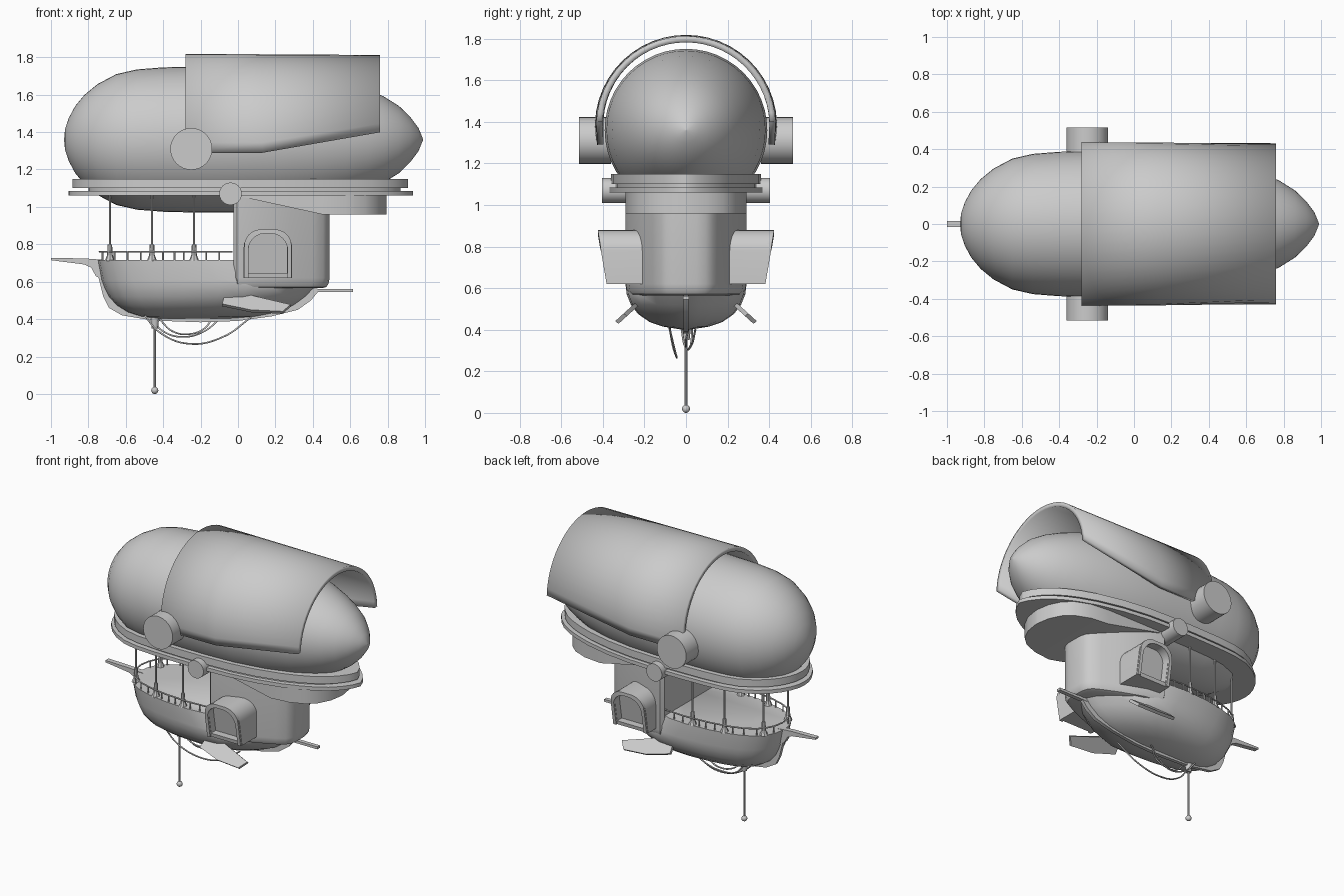
import bpy, bmesh, math
from mathutils import Vector

if "Cube" in bpy.data.objects:
    bpy.data.objects.remove(bpy.data.objects["Cube"])


def finish(name, bm, angle=35):
    bmesh.ops.remove_doubles(bm, verts=bm.verts, dist=0.0002)
    bmesh.ops.recalc_face_normals(bm, faces=bm.faces)
    me = bpy.data.meshes.new(name)
    bm.to_mesh(me)
    bm.free()
    ob = bpy.data.objects.new(name, me)
    bpy.context.collection.objects.link(ob)
    bpy.ops.object.select_all(action='DESELECT')
    ob.select_set(True)
    bpy.context.view_layer.objects.active = ob
    bpy.ops.object.shade_smooth_by_angle(angle=math.radians(angle))
    return ob


def loft(name, rings, closed=True, caps=True, angle=35):
    bm = bmesh.new()
    rows = [[bm.verts.new(p) for p in r] for r in rings]
    n = len(rows[0])
    for a, b in zip(rows, rows[1:]):
        for i in range(n if closed else n - 1):
            j = (i + 1) % n
            bm.faces.new((a[i], a[j], b[j], b[i]))
    if caps:
        bm.faces.new(rows[0])
        bm.faces.new(rows[-1])
    return finish(name, bm, angle)


def rod(name, p, q, r1, r2=None, seg=16):
    p, q = Vector(p), Vector(q)
    rot = (q - p).to_track_quat('Z', 'Y')
    def ring(c, r):
        return [c + rot @ Vector((r * math.cos(2 * math.pi * i / seg), r * math.sin(2 * math.pi * i / seg), 0)) for i in range(seg)]
    return loft(name, [ring(p, r1), ring(q, r1 if r2 is None else r2)])


def wire(name, pts, r, smooth=True):
    cu = bpy.data.curves.new(name, 'CURVE')
    cu.dimensions = '3D'
    cu.bevel_depth, cu.bevel_resolution, cu.resolution_u = r, 1, 8
    if smooth:
        sp = cu.splines.new('BEZIER')
        sp.bezier_points.add(len(pts) - 1)
        for b, p in zip(sp.bezier_points, pts):
            b.co = p
            b.handle_left_type = b.handle_right_type = 'AUTO'
    else:
        sp = cu.splines.new('POLY')
        sp.points.add(len(pts) - 1)
        for b, p in zip(sp.points, pts):
            b.co = (*p, 1)
    ob = bpy.data.objects.new(name, cu)
    bpy.context.collection.objects.link(ob)
    return ob


def interp(prof, x):
    for (a, u), (b, v) in zip(prof, prof[1:]):
        if x <= b:
            return u + (v - u) * (x - a) / (b - a)
    return prof[-1][1]


# Gas envelope, turned around the x axis
env = [(-.93, .001), (-.925, .055), (-.905, .115), (-.87, .18), (-.82, .24), (-.75, .297), (-.65, .35),
       (-.54, .375), (-.4, .386), (-.2, .391), (.0, .391), (.2, .382), (.4, .355), (.58, .312), (.7, .268),
       (.78, .23), (.86, .18), (.92, .122), (.965, .062), (.99, .001)]
loft('envelope', [[(x, r * math.cos(math.pi * i / 24), 1.36 + r * math.sin(math.pi * i / 24)) for i in range(48)] for x, r in env], angle=60)


# Oval collar plates around the envelope
def collar(name, x0, x1, w, z0, z1):
    m = [((x + .93) / 1.92 * (x1 - x0) + x0, r / .391 * w) for x, r in env]
    out = m + [(x, -y) for x, y in reversed(m)]
    loft(name, [[(x, y, z) for x, y in out] for z in (z0, z1)])


collar('collar_upper', -.885, .91, .36, 1.10, 1.15)
collar('collar_core', -.80, .87, .34, 1.08, 1.105)
collar('collar_lower', -.905, .935, .37, 1.06, 1.085)

# Curved armour canopy over the envelope
rows = []
for x, a, r in ((-.28, 102, .438), (.13, 102, .436), (.76, 87.5, .432)):
    rows.append([(x, r * math.sin(math.radians(a * t / 14)), 1.38 + r * math.cos(math.radians(a * t / 14))) for t in range(-14, 15)])
canopy = loft('canopy', rows, closed=False, caps=False)
n = canopy.data.polygons[0].normal
mid = canopy.data.polygons[14]
sol = canopy.modifiers.new('thickness', 'SOLIDIFY')
sol.thickness = .03
sol.offset = -1 if mid.normal.z > 0 else 1

# Side pivots
for s in (-1, 1):
    rod('canopy_pivot', (-.25, s * .36, 1.31), (-.25, s * .515, 1.31), .112, seg=32)
    rod('collar_pivot', (-.04, s * .2, 1.07), (-.04, s * .405, 1.07), .06, seg=24)

# Wedge under the collar, rounded at the stern
loft('stern_wedge', [[(x, -w, 1.07), (x, w, 1.07), (x, w, z), (x, -w, z)] for x, w, z in
     ((0, .29, 1.058), (.45, .29, .96), (.58, .275, .96), (.68, .235, .96), (.74, .18, .96), (.78, .1, .96), (.795, .01, .96))])

# Cabin with tapered stern
half = [(-.025, .27), (-.005, .29), (.12, .275), (.28, .215), (.40, .16), (.455, .13), (.48, .095), (.49, .05)]
plan = half + [(x, -y) for x, y in reversed(half)]
loft('cabin', [[(.2 + (x - .2) * k, y * k, z) for x, y in plan] for z, k in
               ((.565, .86), (.572, .94), (.59, .98), (.62, 1), (1.08, 1))])

# Arched window bays with raised frames
def arch(hw, z0, z1, r, cx=.16):
    pts = [(cx - hw, z0)]
    for c, a0 in ((cx - hw + r, 180), (cx + hw - r, 90)):
        pts += [(c + r * math.cos(math.radians(a0 - 15 * i)), z1 - r + r * math.sin(math.radians(a0 - 15 * i))) for i in range(7)]
    return pts + [(cx + hw, z0)]


face = lambda z: .37 + (z - .62) * .17
for s in (-1, 1):
    outer, inner = arch(.13, .62, .88, .1), arch(.103, .645, .86, .08)
    ring = lambda o, d: [(x, s * (face(z) + d), z) for x, z in o]
    loft('window_bay', [[(x, s * .1, z) for x, z in outer], ring(outer, 0), ring(inner, 0), ring(inner, -.05)])
    rim = arch(.115, .62, .868, .09)
    loft('window_frame', [[(x + dx * (1 if x > .16 else -1), s * (face(z) + d), z + (dx if z > .8 else 0)) for dx, d in
         ((-.01, -.01), (-.01, .012), (.012, .012), (.012, -.01))] for x, z in rim])

# Boat hull, lofted upward from the keel
shape = [(0, .02), (.01, .25), (.035, .44), (.08, .62), (.15, .77), (.25, .88), (.38, .96), (.55, 1), (.68, .97),
         (.8, .8), (.9, .53), (.97, .25), (1, .03)]


def deck(x0, x1, w, z):
    m = [(x0 + u * (x1 - x0), v * w) for u, v in shape]
    return [(x, y, z) for x, y in m] + [(x, -y, z) for x, y in reversed(m)]


loft('hull', [deck(*l) for l in ((-.42, -.05, .03, .402), (-.52, .10, .11, .415), (-.59, .21, .175, .437), (-.65, .30, .23, .475),
     (-.69, .36, .265, .52), (-.715, .41, .285, .57), (-.73, .38, .29, .61), (-.75, .25, .288, .715))], angle=50)

# Keel strip with bowsprit and stern spar
ridge = [(-.77, .70, -.72, .70), (-.745, .62, -.70, .62), (-.72, .52, -.65, .53), (-.69, .46, -.62, .50), (-.62, .42, -.56, .46),
         (-.45, .392, -.42, .44), (-.2, .383, -.2, .43), (.0, .39, 0, .43), (.18, .415, .16, .45), (.32, .45, .28, .49),
         (.39, .50, .34, .53), (.44, .56, .38, .57)]
slab = lambda a, b, w: [(a[0], -w, a[1]), (a[0], w, a[1]), (b[0], w, b[1]), (b[0], -w, b[1])]
loft('keel', [slab(k[:2], k[2:], .012) for k in ridge])
loft('bowsprit', [slab((x, z0), (x, z1), .017) for x, z0, z1 in ((-1, .715, .728), (-.82, .692, .724), (-.785, .675, .722), (-.76, .63, .72), (-.70, .60, .715))])
loft('stern_spar', [slab((x, .545), (x, .562), .014) for x in (.35, .615)])

# Slanted hull fins
fin = [(-.085, .475), (-.07, .53), (0, .538), (.28, .472), (.24, .435), (.07, .443)]
for s in (-1, 1):
    loft('hull_fin', [[(x, s * (.228 + (.53 - z) * 1.1 + d), z + d * .8) for x, z in fin] for d in (-.008, .008)])

# Railing and support struts around the deck
dk = [(-.74 + u * 1.0, v * .278) for u, v in shape if u < .72]
edge = [(-x, y) for x, y in dk]
wid = lambda x: interp(dk, x)
for s in (-1, 1):
    xs = [-.74, -.73, -.705, -.66, -.59, -.49, -.36, -.19, -.03]
    wire('rail', [(x, s * wid(x), .76) for x in xs], .005, False)
    for x in (-.725, -.66, -.59, -.52, -.40, -.34, -.29, -.17, -.10):
        rod('rail_post', (x, s * wid(x), .71), (x, s * wid(x), .76), .005, seg=6)
    for x in (-.685, -.46, -.235):
        y = s * (wid(x) - .012)
        rod('strut', (x, y, .71), (x, y, 1.08), .006, seg=8)
        rod('strut_foot', (x, y, .71), (x, y, .745), .028, .014, seg=8)
        rod('strut_sleeve', (x, y, .74), (x, y, .80), .015, .012, seg=8)

# Hanging mast with ball tip
rod('mast', (-.445, 0, .02), (-.445, 0, .42), .0065, seg=10)
rod('mast_socket', (-.445, 0, .35), (-.445, 0, .41), .017, .024, seg=12)
bm = bmesh.new()
bmesh.ops.create_uvsphere(bm, u_segments=16, v_segments=10, radius=.019)
for v in bm.verts:
    v.co += Vector((-.445, 0, .019))
finish('mast_ball', bm, 60)

# Slack ropes below the hull
wire('rope_long', [(-.50, -.08, .42), (-.42, -.065, .33), (-.26, -.045, .268), (-.08, -.055, .305), (.07, -.08, .41)], .005)
wire('rope_mid', [(-.47, .03, .41), (-.40, .025, .335), (-.30, .01, .305), (-.18, .03, .335), (-.10, .045, .40)], .005)
wire('rope_short', [(-.42, -.02, .40), (-.35, -.01, .335), (-.26, 0, .32), (-.18, 0, .35), (-.14, .01, .40)], .005)
